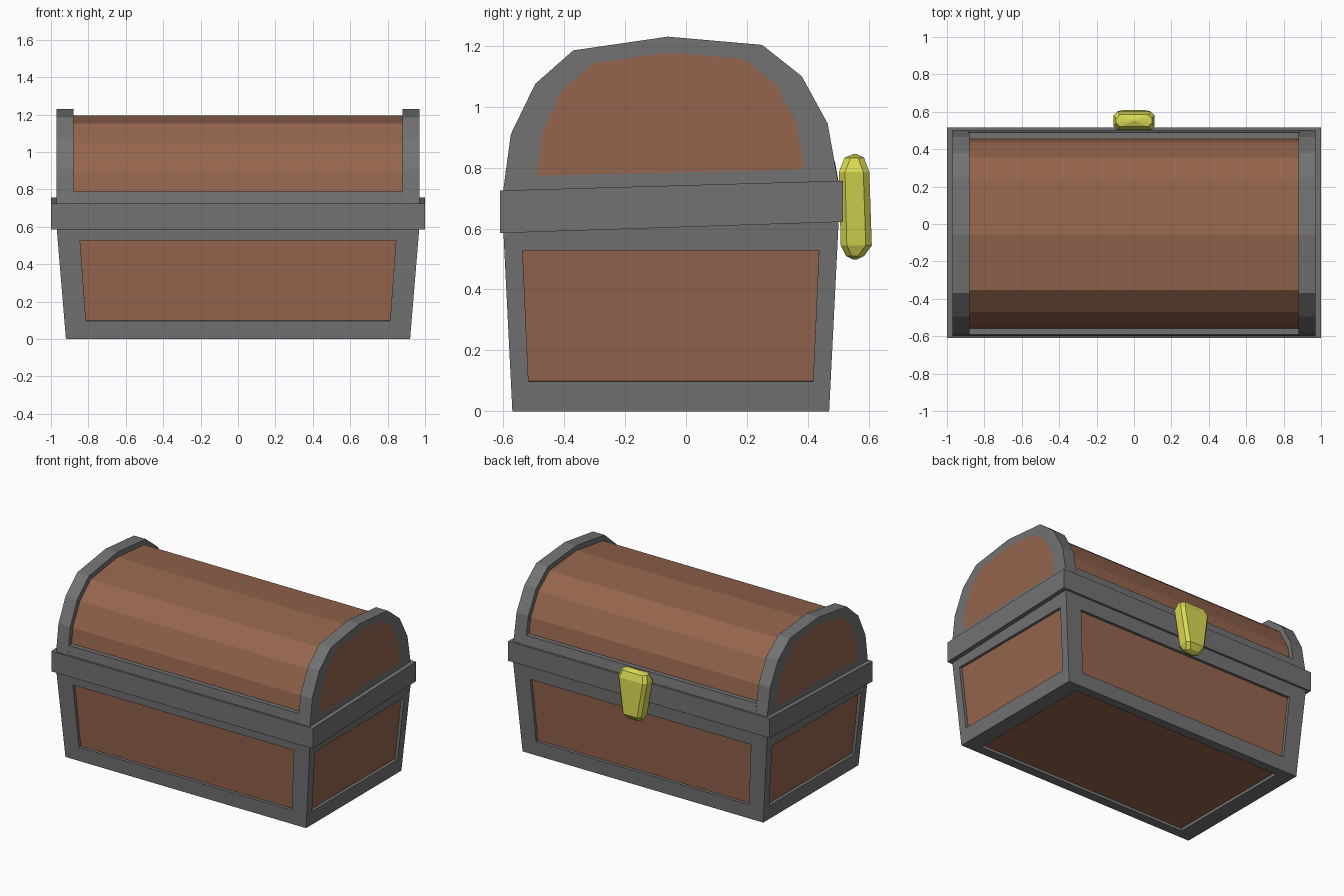
import bpy, bmesh
from mathutils import Vector

if "Cube" in bpy.data.objects:
    bpy.data.objects.remove(bpy.data.objects["Cube"])


def material(name, rgb):
    m = bpy.data.materials.new(name)
    m.diffuse_color = (*rgb, 1)
    m.use_nodes = True
    m.node_tree.nodes["Principled BSDF"].inputs["Base Color"].default_value = m.diffuse_color
    return m


IRON = material("iron", (0.17, 0.17, 0.17))
WOOD = material("wood", (0.30, 0.13, 0.075))
BRASS = material("brass", (0.70, 0.70, 0.09))
CY = -0.05  # chest centre in y (the latch sticks out at the back)


def finish(name, bm, *mats):
    bmesh.ops.remove_doubles(bm, verts=bm.verts, dist=1e-5)
    bmesh.ops.recalc_face_normals(bm, faces=bm.faces)
    me = bpy.data.meshes.new(name)
    bm.to_mesh(me)
    bm.free()
    for m in mats:
        me.materials.append(m)
    ob = bpy.data.objects.new(name, me)
    bpy.context.collection.objects.link(ob)
    return ob


def loft(name, rings, mats, cap_mat=0):
    """Skin a list of equal-length rings; the last cap may use another material."""
    bm = bmesh.new()
    vs = [[bm.verts.new(p) for p in r] for r in rings]
    n = len(vs[0])
    for a, b in zip(vs, vs[1:]):
        for i in range(n):
            j = (i + 1) % n
            bm.faces.new((a[i], a[j], b[j], b[i]))
    bm.faces.new(vs[0][::-1])
    bm.faces.new(vs[-1]).material_index = cap_mat
    return finish(name, bm, *mats)


def at_x(profile, x):
    return [(x, y, z) for y, z in profile]


def scaled(profile, s, oz):
    return [(CY + (y - CY) * s, oz + (z - oz) * s) for y, z in profile]


def recessed(bm, q, u, v0, v1, depth=0.02):
    """Quad frame around a sunken wooden panel."""
    q = [Vector(p) for p in q]
    nrm = (q[1] - q[0]).cross(q[3] - q[0]).normalized()
    inner = [q[0].lerp(q[1], a).lerp(q[3].lerp(q[2], a), b)
             for a, b in ((u, v0), (1 - u, v0), (1 - u, v1), (u, v1))]
    rings = [[bm.verts.new(p) for p in r]
             for r in (q, inner, [p - nrm * depth for p in inner])]
    for a, b in zip(rings, rings[1:]):
        for i in range(4):
            j = (i + 1) % 4
            bm.faces.new((a[i], a[j], b[j], b[i]))
    bm.faces.new(rings[2]).material_index = 1


# Tapered body with sunken panels on four sides and underneath
def rect(hx, hy, z):
    return [(sx * hx, CY + sy * hy, z) for sx, sy in ((-1, -1), (1, -1), (1, 1), (-1, 1))]


lo, hi = rect(0.92, 0.52, 0), rect(0.975, 0.553, 0.66)
bm = bmesh.new()
for i in range(4):
    j = (i + 1) % 4
    recessed(bm, (lo[i], lo[j], hi[j], hi[i]), 0.062 if i % 2 == 0 else 0.055, 0.148, 0.80)
recessed(bm, lo[::-1], 0.06, 0.06, 0.94)
bm.faces.new([bm.verts.new(p) for p in hi])
finish("body", bm, IRON, WOOD)

# Slightly tilted band between body and lid
band = [(-0.61, 0.585), (-0.61, 0.725), (0.515, 0.757), (0.515, 0.622)]
loft("lid_band", [at_x(band, -1), at_x(band, 1)], [IRON])

# Lid: iron end arches with wooden insets, wooden barrel, iron rails
arch = [(-0.60, 0.725), (-0.575, 0.91), (-0.495, 1.075), (-0.37, 1.185), (-0.06, 1.23),
        (0.25, 1.203), (0.38, 1.10), (0.465, 0.945), (0.50, 0.75)]
inset = scaled(arch, 0.80, 0.97)
inset = [(y, z) for y, z in inset]
for side, s in (("left", -1), ("right", 1)):
    loft(f"lid_arch_{side}",
         [at_x(arch, s * 0.88), at_x(arch, s * 0.97), at_x(inset, s * 0.97)],
         [IRON, WOOD], 1)

barrel = scaled(arch, 0.945, 0.60)
loft("lid_barrel", [at_x(barrel, -0.89), at_x(barrel, 0.89)], [WOOD])

rails = {"front": [(-0.60, 0.70), (-0.592, 0.79), (-0.54, 0.79), (-0.54, 0.70)],
         "back": [(0.505, 0.73), (0.489, 0.82), (0.43, 0.82), (0.43, 0.73)]}
for side, p in rails.items():
    loft(f"lid_rail_{side}", [at_x(p, -0.885), at_x(p, 0.885)], [IRON])


# Latch: tapered block with chamfered corners and blunt ends
def ring(hx, y0, y1, z, c=0.02):
    return [(-hx + c, y0, z), (hx - c, y0, z), (hx, y0 + c, z), (hx, y1 - c, z),
            (hx - c, y1, z), (-hx + c, y1, z), (-hx, y1 - c, z), (-hx, y0 + c, z)]


loft("latch", [ring(0.01, 0.55, 0.56, 0.498, 0.004), ring(0.055, 0.525, 0.585, 0.51),
               ring(0.073, 0.508, 0.61, 0.545), ring(0.11, 0.502, 0.602, 0.785),
               ring(0.095, 0.52, 0.585, 0.832), ring(0.01, 0.55, 0.56, 0.845, 0.004)],
     [BRASS])
